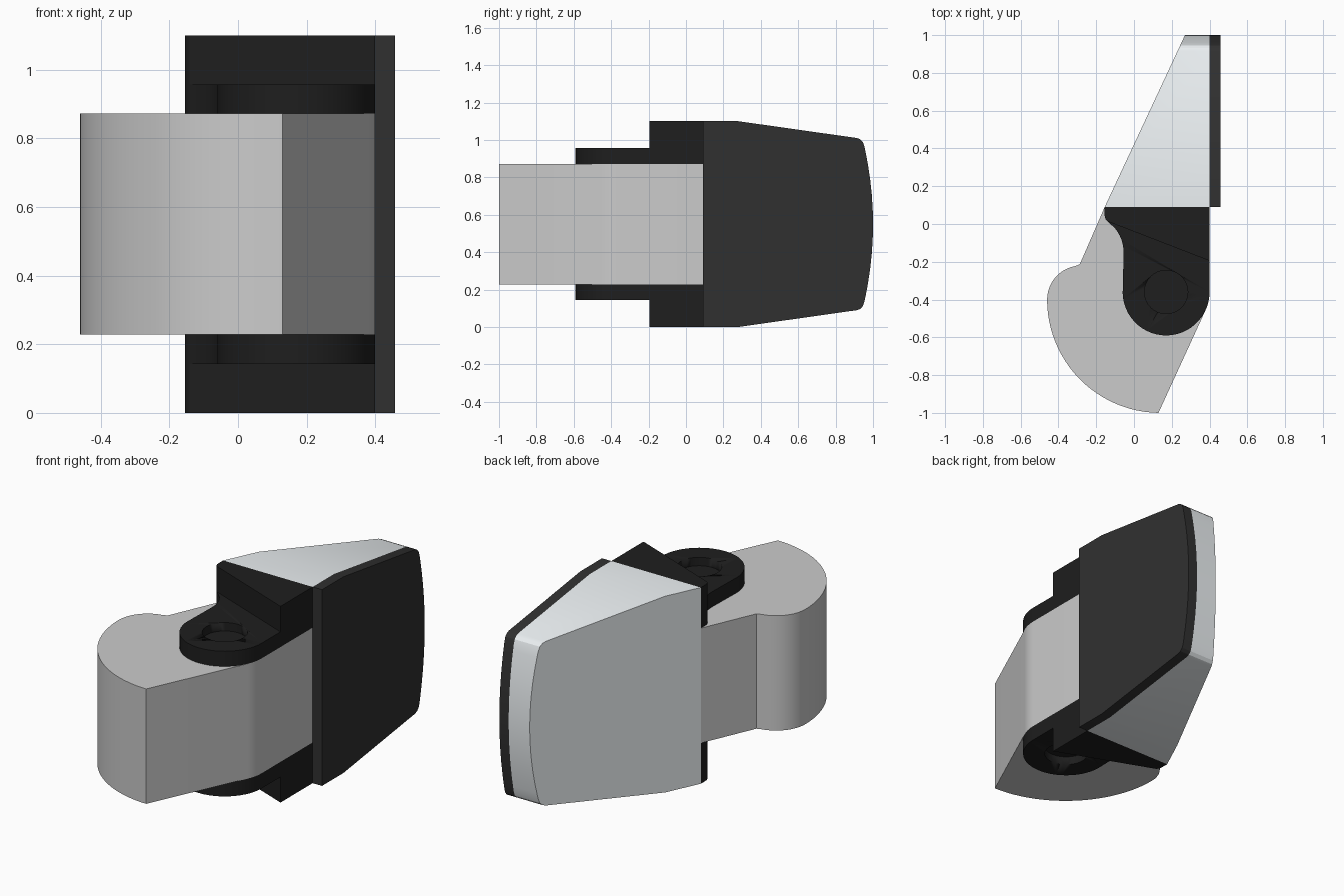
import bpy, bmesh
from math import sin, cos, radians

if "Cube" in bpy.data.objects:
    bpy.data.objects.remove(bpy.data.objects["Cube"])

MID = 0.55                      # every part is symmetric about this height
PIN = (0.17, -0.36)             # pivot axis in plan


def material(name, r, g, b):
    m = bpy.data.materials.new(name)
    m.diffuse_color = (r, g, b, 1)
    m.use_nodes = True
    m.node_tree.nodes["Principled BSDF"].inputs["Base Color"].default_value = m.diffuse_color
    return m


BLACK = material("black", 0.013, 0.013, 0.013)
DARK = material("dark_grey", 0.03, 0.03, 0.03)
SILVER = material("silver", 0.84, 0.88, 0.9)


def arc(cx, cy, r, a0, a1, n=16):
    angles = [radians(a0 + (a1 - a0) * i / n) for i in range(n + 1)]
    return [(cx + r * cos(a), cy + r * sin(a)) for a in angles]


def prism(name, pts, lo, hi, mat=None, axis='z', cut=None, mirror=False):
    """Extrude a 2D outline along z (plan outline) or x (side outline)."""
    bm = bmesh.new()
    place = (lambda p: (p[0], p[1], lo)) if axis == 'z' else (lambda p: (lo, p[0], p[1]))
    face = bm.faces.new([bm.verts.new(place(p)) for p in pts])
    ext = bmesh.ops.extrude_face_region(bm, geom=[face])
    verts = [e for e in ext['geom'] if isinstance(e, bmesh.types.BMVert)]
    bmesh.ops.translate(bm, verts=verts, vec=(0, 0, hi - lo) if axis == 'z' else (hi - lo, 0, 0))
    if cut:
        geom = bm.verts[:] + bm.edges[:] + bm.faces[:]
        res = bmesh.ops.bisect_plane(bm, geom=geom, plane_co=cut[0], plane_no=cut[1], clear_outer=True)
        edges = [e for e in res['geom_cut'] if isinstance(e, bmesh.types.BMEdge)]
        bmesh.ops.contextual_create(bm, geom=edges)
    bmesh.ops.recalc_face_normals(bm, faces=bm.faces[:])
    me = bpy.data.meshes.new(name)
    bm.to_mesh(me)
    bm.free()
    ob = bpy.data.objects.new(name, me)
    ob.location.z = MID
    bpy.context.collection.objects.link(ob)
    if mat:
        me.materials.append(mat)
    bpy.ops.object.select_all(action='DESELECT')
    ob.select_set(True)
    bpy.context.view_layer.objects.active = ob
    bpy.ops.object.shade_smooth_by_angle(angle=radians(22))
    if mirror:
        add_mirror(ob)
    return ob


def add_mirror(ob):
    m = ob.modifiers.new("mirror", 'MIRROR')
    m.use_axis = (False, False, True)


# Cam arm: small lobe, large cam curve, flat strike face
arm = [(0.40, 0.09), (-0.155, 0.09), (-0.287, -0.213)]
arm += arc(-0.28, -0.40, 0.18, 100, 180, 10)[:-1]
arm += arc(0.14, -0.40, 0.60, 180, 269, 24)
arm += arc(*PIN, 0.23, -25, 0, 6)
prism("cam_arm", arm, -0.322, 0.322)

# Hinge lugs above and below the arm, with a recessed pin hole
lug = [(0.40, 0.09), (-0.155, 0.09)] + arc(-0.115, 0.045, 0.04, 180, 230, 5)
lug += arc(-0.255, -0.15, 0.20, 40, 0, 8)
lug += arc(*PIN, 0.23, 168, 360, 28)[1:]
lugs = prism("hinge_lugs", lug, 0.322, 0.407, BLACK)
cutter = prism("pin_hole_cutter", arc(*PIN, 0.115, 0, 348.75, 31), 0.25, 0.6)
cutter.hide_render = True
cutter.hide_viewport = True
cutter.display_type = 'WIRE'
hole = lugs.modifiers.new("pin_hole", 'BOOLEAN')
hole.object = cutter
hole.solver = 'EXACT'
add_mirror(lugs)
prism("pivot_pin", arc(*PIN, 0.115, 0, 348.75, 31), -0.36, 0.36, BLACK)

# Wedge blocks joining the lugs to the handle
wedge = [(0.40, 0.09), (-0.155, 0.09)] + arc(-0.115, 0.045, 0.04, 180, 230, 5)
wedge += [(0.40, -0.195)]
prism("wedge_blocks", wedge, 0.322, 0.55, BLACK, mirror=True)

# Handle side outline: tapered, rounded corners, bowed end
half = [(0.09, 0.55), (0.28, 0.55), (0.915, 0.46), (0.932, 0.453), (0.946, 0.438), (0.954, 0.415)]
half += [(1.0 - 0.043 * t * t, 0.40 * t) for t in (0.95, 0.8, 0.6, 0.4, 0.2)]
outline = half + [(1.0, 0)] + [(y, -z) for y, z in reversed(half)]
prism("handle_body", outline, -0.3, 0.40, SILVER, 'x',
      cut=((-0.155, 0.09, 0), (-0.906, 0.423, 0)))
prism("handle_plate", outline, 0.40, 0.458, DARK, 'x')
